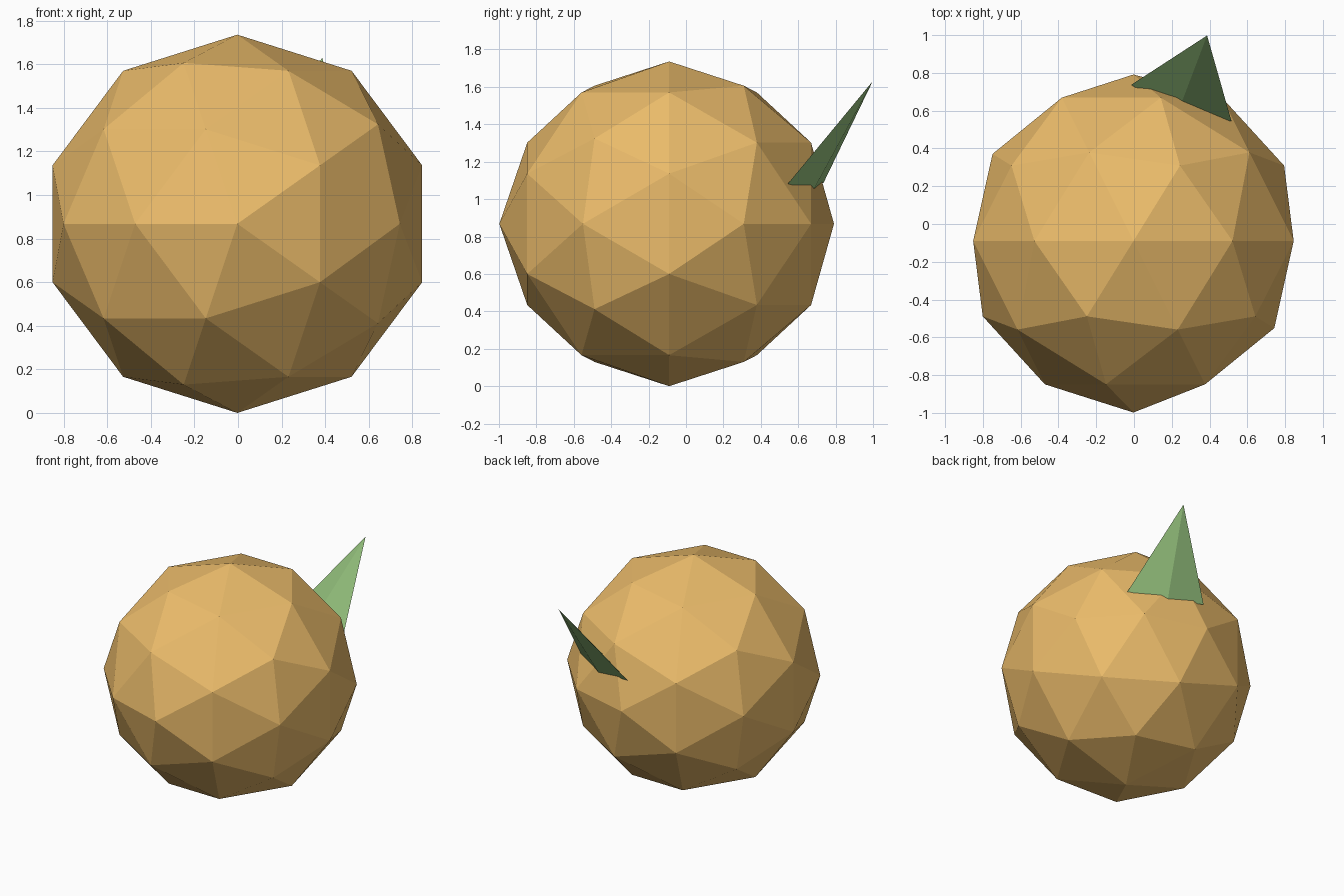
import bpy, bmesh, math
from itertools import product
from mathutils import Vector, Matrix

if "Cube" in bpy.data.objects:
    bpy.data.objects.remove(bpy.data.objects["Cube"])


def material(name, rgb):
    m = bpy.data.materials.new(name)
    m.diffuse_color = (*rgb, 1)
    m.use_nodes = True
    m.node_tree.nodes["Principled BSDF"].inputs["Base Color"].default_value = m.diffuse_color
    return m


def add_object(name, bm, mat):
    bmesh.ops.recalc_face_normals(bm, faces=bm.faces)
    me = bpy.data.meshes.new(name)
    bm.to_mesh(me)
    bm.free()
    me.materials.append(mat)
    ob = bpy.data.objects.new(name, me)
    bpy.context.collection.objects.link(ob)
    return ob


def sign_variants(p):
    # every sign combination and cyclic axis order of a point
    out = set()
    for s in product((1, -1), repeat=3):
        q = [a * b + 0.0 for a, b in zip(p, s)]
        for k in range(3):
            out.add(tuple(q[k:] + q[:k]))
    return out


# Fruit: faceted ball, an icosahedron split once, standing on an edge midpoint
phi = (1 + math.sqrt(5)) / 2
points = (sign_variants((phi, 1, 0)) | sign_variants((1, 0, 0))
          | sign_variants((phi * phi / 2, 0.5, phi / 2)))
bm = bmesh.new()
for p in sorted(points):
    bm.verts.new(Vector(p).normalized())
bmesh.ops.convex_hull(bm, input=bm.verts)
turn = Matrix.Rotation(math.atan(phi), 4, 'Z')
bmesh.ops.transform(bm, matrix=turn, verts=bm.verts)
# slight unevenness of the equator points
for direction, factor in (((0, -1, 0), 1.018), ((0, 1, 0), 0.988),
                          ((0.851, -0.526, 0), 0.983), ((-0.851, 0.526, 0), 0.983)):
    v = max(bm.verts, key=lambda w: w.co.dot(Vector(direction)))
    v.co *= factor
place = Matrix.Translation((-0.003, -0.09, 0.868)) @ Matrix.Diagonal((0.892, 0.892, 0.868, 1))
bmesh.ops.transform(bm, matrix=place, verts=bm.verts)
add_object("fruit", bm, material("fruit_skin", (0.83, 0.50, 0.145)))

# Leaf: flattened four-sided spike, its base half sunk into the ball
base, tip = Vector((0.25, 0.64, 1.085)), Vector((0.387, 0.998, 1.63))
up = (tip - base).normalized()
side = Vector((0.535, -0.18, 0.01))
side = (side - up * side.dot(up)).normalized()
frame = Matrix((side, up.cross(side), up)).transposed().to_4x4()
length = (tip - base).length
bm = bmesh.new()
bmesh.ops.create_cone(bm, cap_ends=True, segments=4, radius1=1, radius2=0, depth=length,
                      matrix=Matrix.Translation((0, 0, length / 2)))
bmesh.ops.remove_doubles(bm, verts=bm.verts, dist=1e-5)
bmesh.ops.transform(bm, matrix=Matrix.Translation(base) @ frame @ Matrix.Diagonal((0.283, 0.056, 1, 1)),
                    verts=bm.verts)
add_object("leaf", bm, material("leaf_green", (0.29, 0.52, 0.20)))
